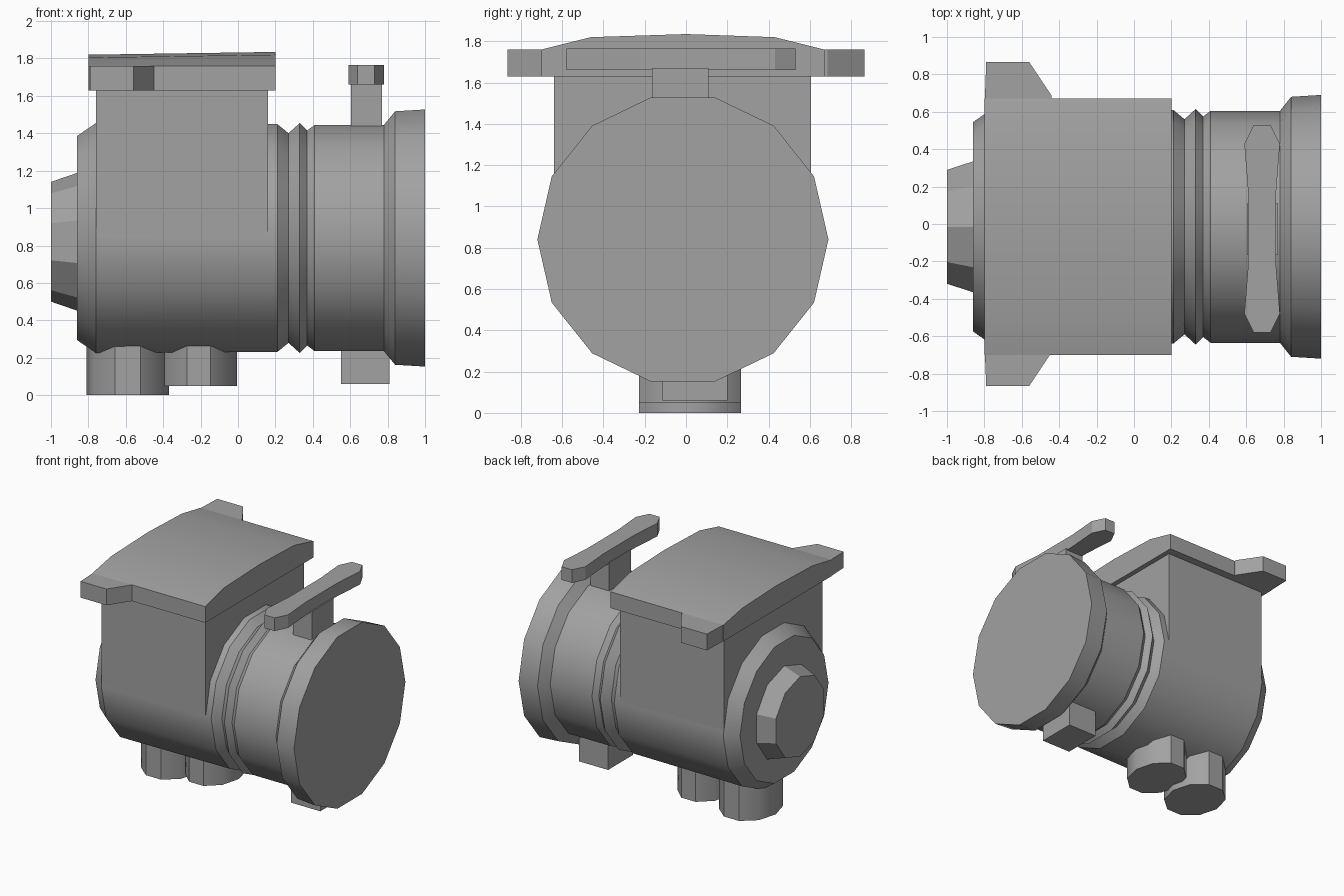
import bpy, bmesh, math

cube = bpy.data.objects.get("Cube")
if cube:
    bpy.data.objects.remove(cube, do_unlink=True)

grey = bpy.data.materials.new("plain grey")
grey.use_nodes = True
colour = (0.36, 0.36, 0.36, 1)
grey.diffuse_color = colour
grey.node_tree.nodes["Principled BSDF"].inputs["Base Color"].default_value = colour


def loft(name, rings, angle=0):
    """Join equal rings of points into a closed solid, smooth below an angle."""
    bm = bmesh.new()
    loops = [[bm.verts.new(p) for p in ring] for ring in rings]
    count = len(loops[0])
    for a, b in zip(loops, loops[1:]):
        for i in range(count):
            j = (i + 1) % count
            bm.faces.new((a[i], a[j], b[j], b[i]))
    bm.faces.new(loops[0])
    bm.faces.new(loops[-1])
    bmesh.ops.recalc_face_normals(bm, faces=bm.faces[:])
    mesh = bpy.data.meshes.new(name)
    bm.to_mesh(mesh)
    bm.free()
    mesh.materials.append(grey)
    obj = bpy.data.objects.new(name, mesh)
    bpy.context.collection.objects.link(obj)
    if angle:
        bpy.ops.object.select_all(action="DESELECT")
        obj.select_set(True)
        bpy.context.view_layer.objects.active = obj
        bpy.ops.object.shade_smooth_by_angle(angle=math.radians(angle))
    return obj


def circle(sides, turn=0.0):
    angles = [2 * math.pi * (i + turn) / sides for i in range(sides)]
    return [(math.cos(a), math.sin(a)) for a in angles]


def barrel(name, profile, sides, z, turn=0.0):
    """Revolve (x, radius) pairs round the long axis."""
    loft(name, [[(x, -0.015 + r * c, z + r * s) for c, s in circle(sides, turn)]
                for x, r in profile], 32)


def prism(name, outline, low, high):
    return loft(name, [[(x, y, z) for x, y in outline] for z in (low, high)])


def box(name, x0, x1, y0, y1, low, high):
    return prism(name, [(x0, y0), (x1, y0), (x1, y1), (x0, y1)], low, high)


# Main barrel with its groove and end flange
barrel("barrel_body", [(-0.86, 0.56), (-0.76, 0.63), (0.21, 0.625), (0.27, 0.575),
                       (0.33, 0.63), (0.37, 0.59), (0.41, 0.62), (0.78, 0.62)], 14, 0.84)
barrel("end_flange", [(0.78, 0.62), (0.84, 0.695), (1.0, 0.705)], 14, 0.84)
barrel("end_boss", [(-1.0, 0.32), (-0.84, 0.375)], 10, 0.82, 0.5)

# Square neck and its lid
box("square_neck", -0.76, 0.16, -0.64, 0.605, 0.84, 1.66)
crown = [(-0.70, 1.63), (-0.70, 1.76), (-0.46, 1.82), (0, 1.835),
         (0.43, 1.82), (0.67, 1.76), (0.67, 1.63)]
loft("lid", [[(x, y, z - drop * (z > 1.8)) for y, z in crown]
             for x, drop in ((-0.8, 0.015), (0.2, 0))], 15)
for side, label, root in ((1, "back", 0.6), (-1, "front", 0.63)):
    prism(label + "_lid_ear", [(-0.8, side * root), (-0.79, side * 0.865),
                               (-0.56, side * 0.865), (-0.44, side * 0.685),
                               (-0.44, side * root)], 1.63, 1.76)

# Handle on its stem
half = [(0.045, 0.555), (0.095, 0.455), (0.075, 0.2)]
right_edge = half + [(x, -y) for x, y in reversed(half)]
outline = right_edge + [(-x, y) for x, y in reversed(right_edge)]
prism("handle_bar", [(0.685 + x, y - 0.025) for x, y in outline], 1.66, 1.765)
box("handle_stem", 0.605, 0.77, -0.165, 0.11, 1.35, 1.67)

# Foot block and the two lower ports
box("foot_block", 0.55, 0.81, -0.115, 0.2, 0.06, 0.4)
for name, x, rx, low in (("outer_port", -0.59, 0.22, 0), ("inner_port", -0.21, 0.205, 0.05)):
    loft(name, [[(x + rx * c, 0.02 + 0.26 * s, z) for c, s in circle(10)]
                for z in (low, 0.45)], 40)
